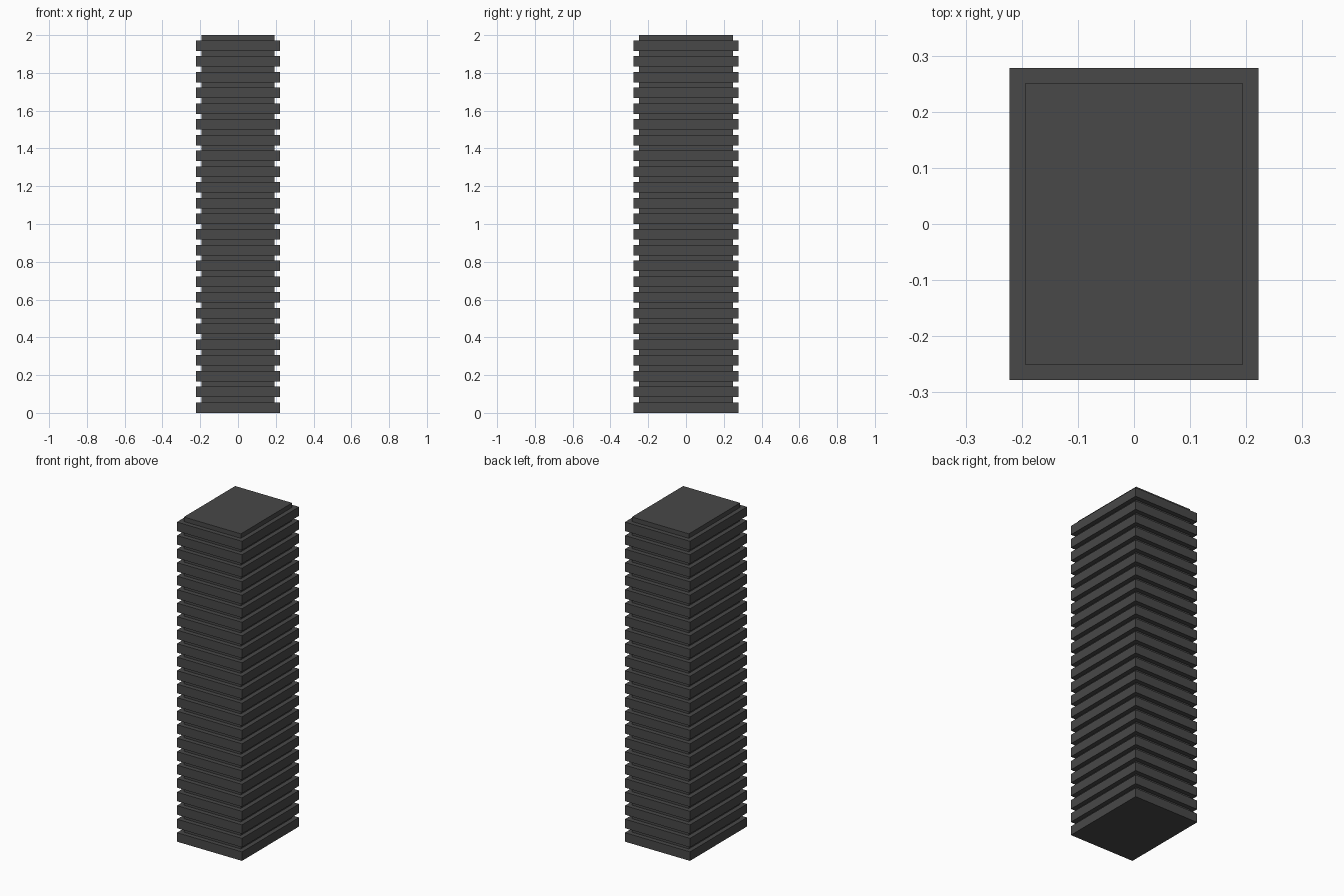
import bpy

if "Cube" in bpy.data.objects:
    bpy.data.objects.remove(bpy.data.objects["Cube"])

FLOORS = 24
PITCH = 2.0 / FLOORS          # floor-to-floor height
SLAB_H = PITCH * 2 / 3        # projecting band height

mat = bpy.data.materials.new("dark grey")
mat.diffuse_color = (0.065, 0.065, 0.065, 1)
mat.use_nodes = True
mat.node_tree.nodes["Principled BSDF"].inputs["Base Color"].default_value = mat.diffuse_color


def block(name, width, depth, z0, z1):
    bpy.ops.mesh.primitive_cube_add(size=1, location=(0, 0, (z0 + z1) / 2))
    ob = bpy.context.object
    ob.name = name
    ob.scale = (width, depth, z1 - z0)
    bpy.ops.object.transform_apply(location=True, rotation=False, scale=True)
    ob.data.materials.append(mat)
    return ob


# Recessed tower body, starting just inside the lowest band
block("tower_core", 0.389, 0.50, SLAB_H / 2, 2.0)

# Projecting floor bands, repeated up the tower
bands = block("floor_bands", 0.444, 0.556, 0, SLAB_H)
arr = bands.modifiers.new("repeat_floors", 'ARRAY')
arr.use_relative_offset = False
arr.use_constant_offset = True
arr.constant_offset_displace = (0, 0, PITCH)
arr.count = FLOORS
